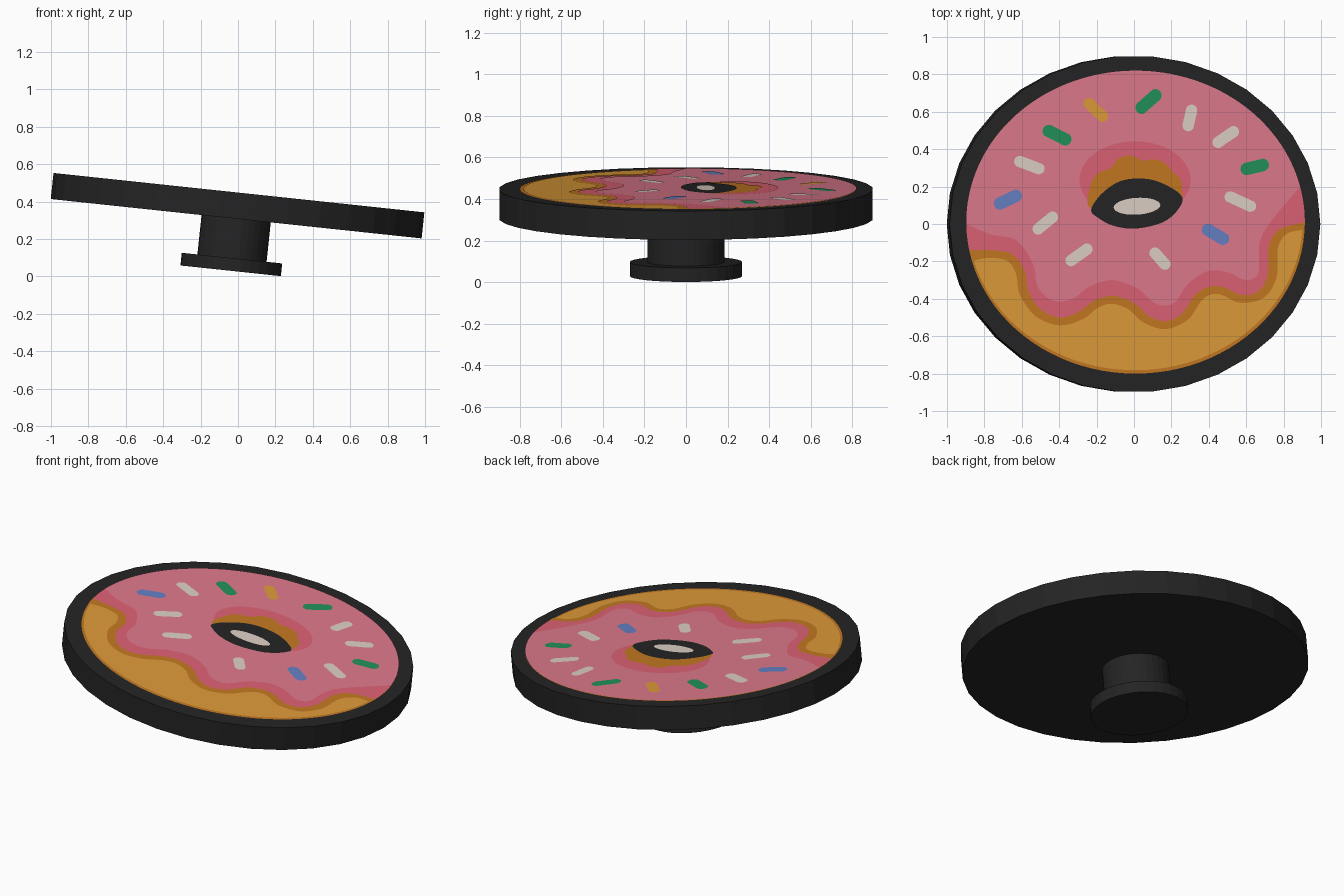
import bpy, bmesh, math
from mathutils import Vector

if "Cube" in bpy.data.objects:
    bpy.data.objects.remove(bpy.data.objects["Cube"])

TILT = math.radians(6.06)
ORIGIN = (0.005, 0, 0.4475)      # centre of the tilted top surface
STEP = 0.001                     # spacing between painted layers


def material(name, r, g, b):
    def lin(c):
        c /= 255
        return c / 12.92 if c <= 0.04045 else ((c + 0.055) / 1.055) ** 2.4
    m = bpy.data.materials.new(name)
    m.diffuse_color = (lin(r), lin(g), lin(b), 1)
    m.use_nodes = True
    m.node_tree.nodes["Principled BSDF"].inputs["Base Color"].default_value = m.diffuse_color
    return m


BLACK = material("black", 36, 36, 36)
DOUGH = material("golden dough", 222, 155, 56)
CRUST = material("brown crust", 195, 120, 34)
PINK = material("pink icing", 222, 121, 140)
ROSE = material("rose icing edge", 222, 98, 116)
CREAM = material("cream", 222, 208, 197)
GREEN = material("green", 34, 146, 90)
BLUE = material("blue", 101, 128, 194)


def add_object(name, bm, mat):
    mesh = bpy.data.meshes.new(name)
    bm.to_mesh(mesh)
    bm.free()
    mesh.materials.append(mat)
    ob = bpy.data.objects.new(name, mesh)
    ob.location = ORIGIN
    ob.rotation_euler = (0, TILT, 0)
    bpy.context.collection.objects.link(ob)
    return ob


def drum(name, rx, ry, top, bottom, sides):
    """Closed elliptical cylinder in the tilted frame."""
    bm = bmesh.new()
    ring = [bm.verts.new((rx * math.cos(2 * math.pi * i / sides),
                          ry * math.sin(2 * math.pi * i / sides), bottom))
            for i in range(sides)]
    face = bm.faces.new(ring)
    ext = bmesh.ops.extrude_face_region(bm, geom=[face])
    for v in ext["geom"]:
        if isinstance(v, bmesh.types.BMVert):
            v.co.z = top
    if not any(f.normal.z < -0.9 for f in bm.faces) or len(bm.faces) < sides + 2:
        bm.faces.ensure_lookup_table()
        if len(bm.faces) < sides + 2:
            bm.faces.new(ring)
    bmesh.ops.recalc_face_normals(bm, faces=bm.faces)
    return add_object(name, bm, BLACK)


def plate(name, pts, layer, mat):
    """Thin painted shape on the top surface."""
    bm = bmesh.new()
    face = bm.faces.new([bm.verts.new((x / math.cos(TILT), y, layer * STEP))
                         for x, y in pts])
    face.normal_update()
    if face.normal.z < 0:
        face.normal_flip()
    bmesh.ops.triangulate(bm, faces=[face])
    return add_object(name, bm, mat)


def ellipse(cx, cy, rx, ry, a0=0.0, a1=2 * math.pi, n=96, tilt=0.0):
    out = []
    for i in range(n):
        a = a0 + (a1 - a0) * i / n
        x, y = rx * math.cos(a), ry * math.sin(a)
        out.append((cx + x * math.cos(tilt) - y * math.sin(tilt),
                    cy + x * math.sin(tilt) + y * math.cos(tilt)))
    return out


def spline(pts, closed=False, n=5):
    """Smooth curve through the points."""
    p = [Vector(q) for q in pts]
    p = [p[-1]] + p + p[:2] if closed else [p[0]] + p + [p[-1]]
    out = []
    for a, b, c, d in zip(p, p[1:], p[2:], p[3:]):
        for i in range(n):
            t = i / n
            out.append(0.5 * (2 * b + (c - a) * t + (2 * a - 5 * b + 4 * c - d) * t * t
                              + (3 * b - a - 3 * c + d) * t ** 3))
    return out if closed else out + [p[-2]]


# Black body, stem and foot
drum("disc_body", 0.997, 0.9, 0, -0.14, 34)
drum("stem", 0.186, 0.184, -0.14, -0.355, 32)
drum("foot", 0.27, 0.27, -0.352, -0.42, 32)

# Dough face with a darker edge
FACE = (0.003, 0.01, 0.905, 0.81)
plate("crust_edge", ellipse(*FACE), 1, CRUST)
plate("dough_face", ellipse(0.001, 0.018, 0.896, 0.80), 2, DOUGH)

# Wavy icing edge, from left to right
WAVE = [(-0.78, -0.14), (-0.66, -0.16), (-0.59, -0.25), (-0.57, -0.36), (-0.5, -0.46),
        (-0.4, -0.5), (-0.3, -0.47), (-0.22, -0.41), (-0.12, -0.385), (-0.01, -0.42),
        (0.07, -0.49), (0.16, -0.52), (0.25, -0.48), (0.32, -0.38), (0.4, -0.335),
        (0.48, -0.34), (0.57, -0.38), (0.66, -0.36), (0.71, -0.27), (0.715, -0.12),
        (0.77, -0.03)]


def icing(name, dx, dy, y_left, y_right, layer, mat):
    """Wave offset along its normal, closed over the upper part of the face."""
    w = [Vector(p) for p in WAVE]
    moved = []
    for i, p in enumerate(w):
        t = (w[min(i + 1, len(w) - 1)] - w[max(i - 1, 0)]).normalized()
        moved.append((p.x - t.y * dx, p.y + t.x * dy))
    cx, cy, rx, ry = FACE
    a_r = math.asin((y_right - cy) / ry)
    a_l = math.pi - math.asin((y_left - cy) / ry)
    top = ellipse(cx, cy, rx, ry, a_r, a_l, 80)
    end_l = (cx + rx * math.cos(a_l), y_left)
    edge = spline([end_l] + moved + [top[0]])
    plate(name, top + [tuple(p) for p in edge[:-1]], layer, mat)


icing("icing_shadow", -0.05, -0.042, -0.2, -0.03, 3, CRUST)
icing("icing_border", 0, 0, -0.14, 0.01, 4, ROSE)
icing("icing_top", 0.05, 0.085, 0.0, 0.2, 5, PINK)

# Central hole
plate("hole_icing_border", ellipse(0, 0.235, 0.297, 0.207), 6, ROSE)
plate("hole_dough", spline([
    (-0.235, 0.08), (-0.24, 0.2), (-0.2, 0.27), (-0.13, 0.3), (-0.09, 0.35),
    (-0.02, 0.365), (0.04, 0.34), (0.1, 0.345), (0.16, 0.325), (0.2, 0.28),
    (0.24, 0.24), (0.25, 0.18), (0.23, 0.1), (0, 0.02)], True), 7, CRUST)
plate("hole_dark", spline([
    (-0.235, 0.075), (-0.19, 0.15), (-0.1, 0.22), (0, 0.243), (0.12, 0.228),
    (0.245, 0.155), (0.235, 0.085), (0.15, 0.01), (0, -0.025), (-0.12, -0.008),
    (-0.2, 0.035)], True), 8, BLACK)
plate("hole_light", ellipse(0.01, 0.095, 0.125, 0.045, n=40, tilt=0.06), 9, CREAM)

# Sprinkles: x, y, angle, length, colour
SPRINKLES = [
    (-0.21, 0.61, -43, 0.16, DOUGH), (0.072, 0.655, 42, 0.165, GREEN),
    (0.293, 0.567, 78, 0.145, CREAM), (0.485, 0.465, 35, 0.16, CREAM),
    (0.64, 0.305, 14, 0.155, GREEN), (0.563, 0.12, -24, 0.18, CREAM),
    (0.43, -0.055, -30, 0.16, BLUE), (0.133, -0.185, -48, 0.14, CREAM),
    (-0.3, -0.165, 36, 0.165, CREAM), (-0.48, 0.005, 40, 0.16, CREAM),
    (-0.68, 0.13, 26, 0.16, BLUE), (-0.565, 0.315, -20, 0.17, CREAM),
    (-0.417, 0.475, -26, 0.165, GREEN)]
for i, (x, y, deg, length, mat) in enumerate(SPRINKLES):
    a, r = math.radians(deg), 0.034 if mat in (GREEN, BLUE) else 0.031
    h = length / 2 - r
    dx, dy = h * math.cos(a), h * math.sin(a)
    q = math.pi / 2
    caps = (ellipse(x + dx, y + dy, r, r, a - q, a + q, 10)
            + ellipse(x - dx, y - dy, r, r, a + q, a + 3 * q, 10))
    plate(f"sprinkle_{i + 1}", caps, 6, mat)
